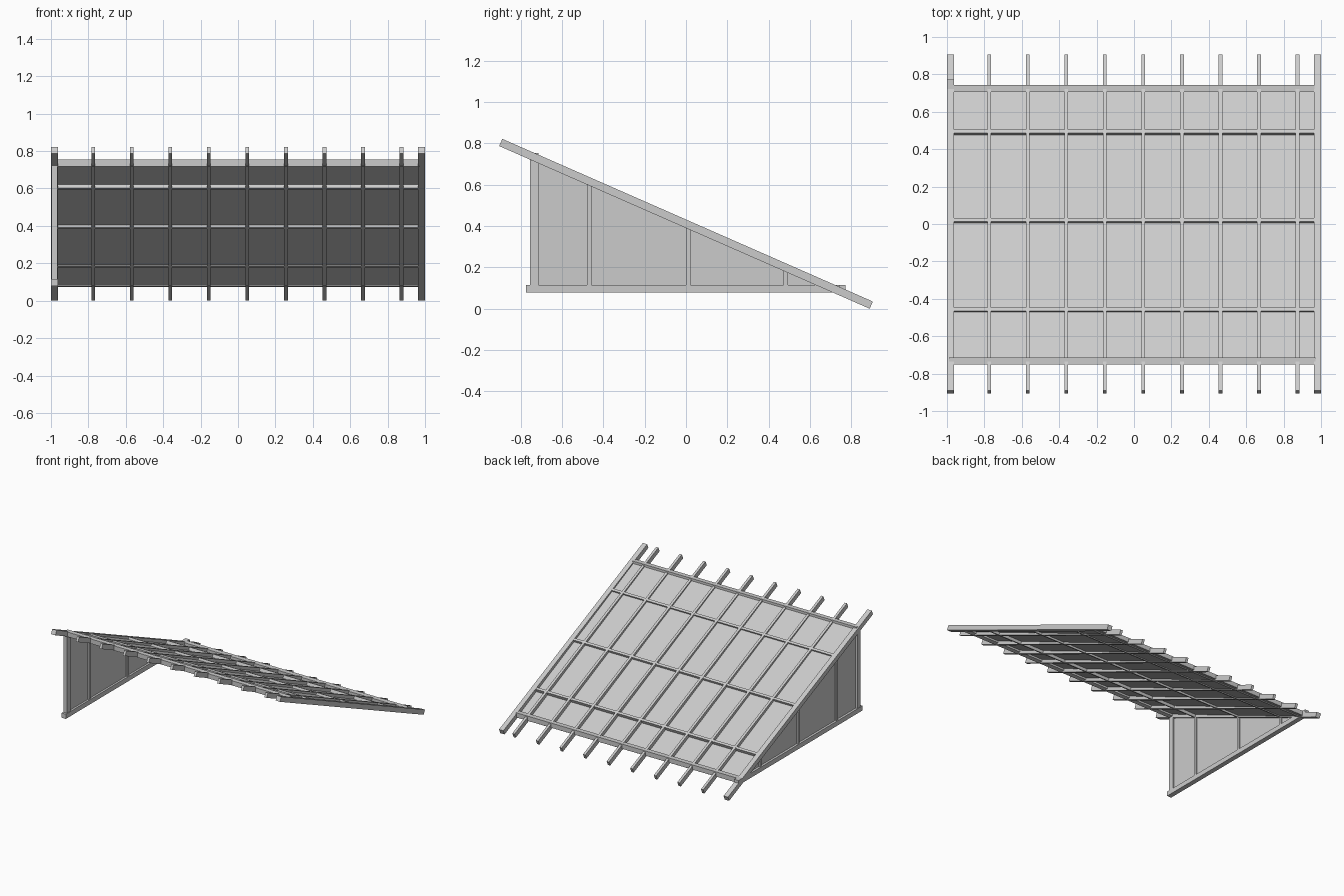
import bpy, math
from mathutils import Vector, Matrix

if "Cube" in bpy.data.objects:
    bpy.data.objects.remove(bpy.data.objects["Cube"])

PITCH = math.radians(23.7)   # roof falls from front (-y) to back (+y)
T = 0.038                    # rafter depth
MID_Z = 0.411                # roof centre height
TAN = math.tan(PITCH)


def mesh(name, verts, faces):
    me = bpy.data.meshes.new(name)
    me.from_pydata(verts, [], faces)
    ob = bpy.data.objects.new(name, me)
    bpy.context.collection.objects.link(ob)
    return ob


def prism(name, x0, x1, profile):
    """Extrude a counter-clockwise (y, z) profile along x."""
    n = len(profile)
    verts = [(x, y, z) for x in (x0, x1) for y, z in profile]
    faces = [tuple(reversed(range(n))), tuple(range(n, 2 * n))]
    faces += [(i, (i + 1) % n, n + (i + 1) % n, n + i) for i in range(n)]
    return mesh(name, verts, faces)


def box(name, x0, x1, y0, y1, z0, z1):
    return prism(name, x0, x1, [(y0, z0), (y1, z0), (y1, z1), (y0, z1)])


def sloped(name, x0, x1, s0, s1, h0, h1):
    """Box laid on the roof slope: s runs down the slope, h is normal to it."""
    ob = box(name, x0, x1, s0, s1, h0, h1)
    ob.data.transform(Matrix.Translation((0, 0, MID_Z)) @ Matrix.Rotation(-PITCH, 4, 'X'))
    return ob


def under_roof(y):
    return MID_Z - y * TAN - T / 2 / math.cos(PITCH)


# Rafters: two wide edge ones and nine narrow ones
for side, x in (("left", -0.981), ("right", 0.981)):
    sloped(f"edge_rafter_{side}", x - 0.019, x + 0.019, -0.98, 0.98, -T / 2, T / 2)
for i in range(1, 10):
    x = -0.98 + 0.206 * i
    sloped(f"rafter_{i}", x - 0.01, x + 0.01, -0.98, 0.98, -T / 2, T / 2)

# Cross battens between the rafters
for i, y in enumerate((-0.468, 0.01, 0.483)):
    s = y / math.cos(PITCH)
    sloped(f"batten_{i + 1}", -0.97, 0.97, s - 0.005, s + 0.015, -T / 2 + 0.001, T / 2 - 0.001)

# Ridge and eaves beams
box("ridge_beam", -0.99, 0.97, -0.752, -0.715, 0.718, 0.755)
box("eaves_beam", -0.965, 0.965, 0.705, 0.744, 0.078, 0.115)

# Thin roof sheet, slightly steeper than the rafters
def sheet(y):
    return 0.409 - 0.455 * y
ys, ye = -0.735, 0.735
prism("roof_sheet", -0.972, 0.972, [(ys, sheet(ys) - 0.002), (ye, sheet(ye) - 0.002),
                                    (ye, sheet(ye) + 0.002), (ys, sheet(ys) + 0.002)])

# Left gable: sill, post, studs and thin infill
box("wall_sill", -1.0, -0.962, -0.775, 0.772, 0.078, 0.115)
prism("wall_post", -0.997, -0.965, [(-0.755, 0.115), (-0.715, 0.115),
                                    (-0.715, under_roof(-0.715) + 0.01),
                                    (-0.755, under_roof(-0.755) + 0.01)])
for i, y in enumerate((-0.48, 0.0, 0.473)):
    y1 = y + 0.022
    prism(f"wall_stud_{i + 1}", -0.992, -0.968,
          [(y, 0.11), (y1, 0.11), (y1, under_roof(y1) + 0.005), (y, under_roof(y) + 0.005)])
prism("wall_infill", -0.982, -0.978, [(-0.73, 0.1), (0.68, 0.1), (0.68, under_roof(0.68) + 0.01),
                                      (-0.73, under_roof(-0.73) + 0.01)])
